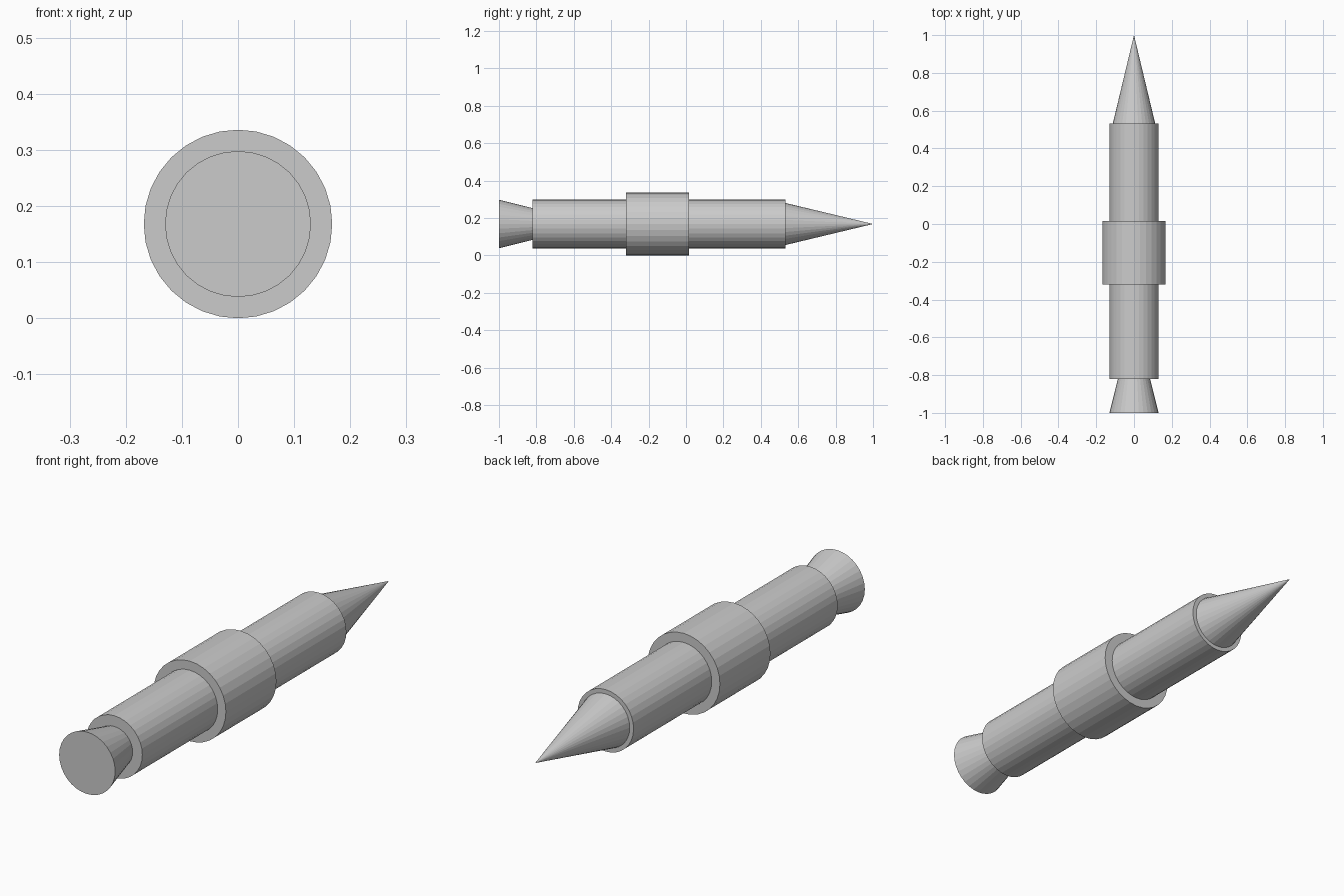
import bpy, math

if "Cube" in bpy.data.objects:
    bpy.data.objects.remove(bpy.data.objects["Cube"])

AXIS_Z = 0.168   # height of the rocket's centre line
SIDES = 32


def section(name, y0, y1, r0, r1):
    """Faceted solid of revolution lying along y, radius r0 at y0 and r1 at y1."""
    bpy.ops.mesh.primitive_cone_add(
        vertices=SIDES, radius1=r0, radius2=r1, depth=y1 - y0,
        location=(0, (y0 + y1) / 2, AXIS_Z), rotation=(-math.pi / 2, 0, 0))
    obj = bpy.context.object
    obj.name = name
    return obj


# Flared exhaust at the back
section("nozzle", -1.0, -0.82, 0.13, 0.085)
# Long main tube
section("body", -0.82, 0.533, 0.13, 0.13)
# Wider band around the middle
section("collar", -0.32, 0.015, 0.168, 0.168)
# Pointed tip, slightly narrower than the body
section("nose_cone", 0.533, 1.0, 0.112, 0.0)
